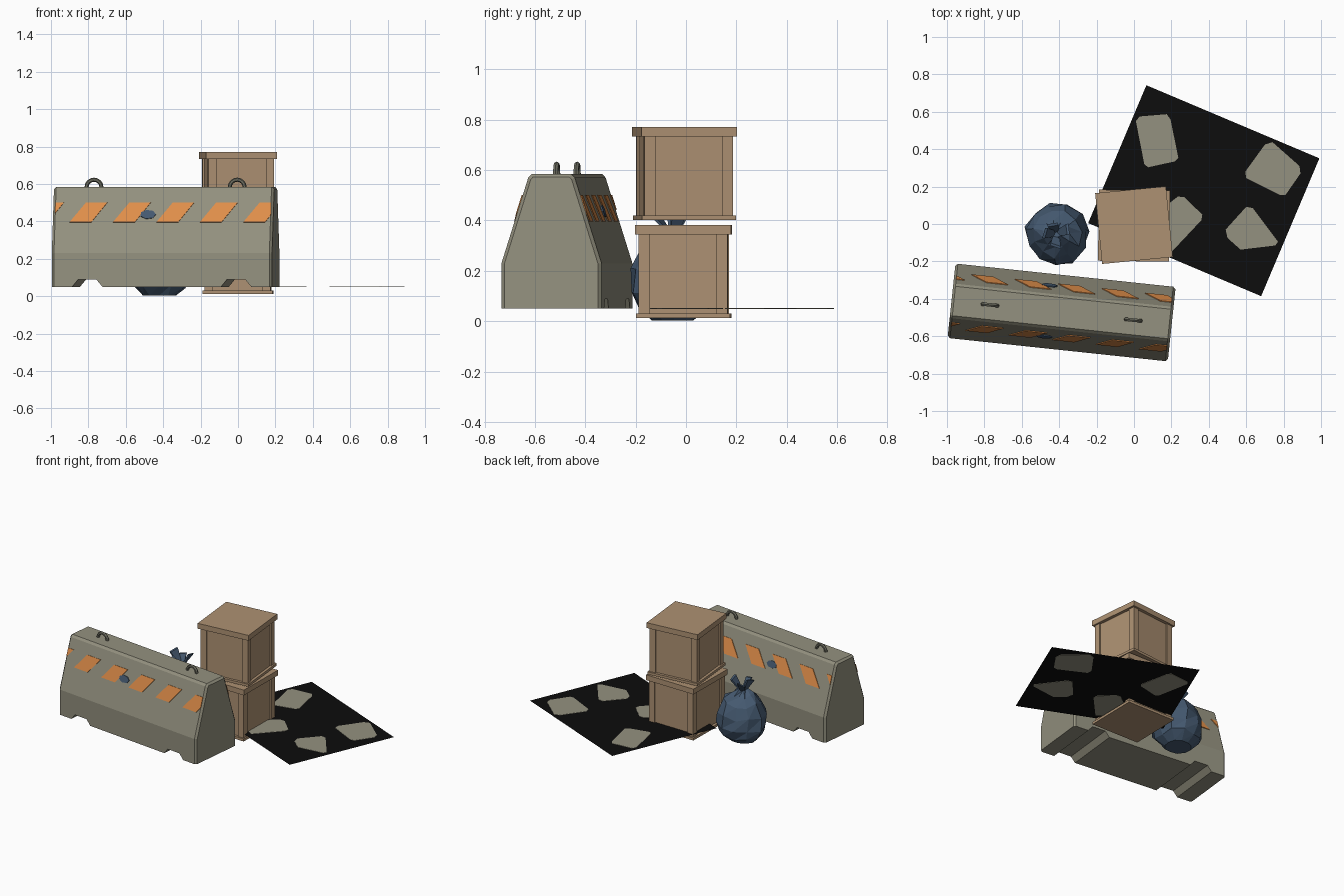
import bpy, bmesh, math, random
from mathutils import Matrix, Vector

if "Cube" in bpy.data.objects:
    bpy.data.objects.remove(bpy.data.objects["Cube"])

random.seed(4)


def material(name, r, g, b):
    lin = lambda c: c / 12.92 if c <= .04045 else ((c + .055) / 1.055) ** 2.4
    m = bpy.data.materials.new(name)
    m.diffuse_color = (lin(r), lin(g), lin(b), 1)
    m.use_nodes = True
    m.node_tree.nodes["Principled BSDF"].inputs["Base Color"].default_value = m.diffuse_color
    return m


CONCRETE = material("concrete", .58, .57, .50)
ORANGE = material("orange paint", .88, .56, .29)
CARD = material("cardboard brown", .68, .57, .45)
BLUE = material("bag blue", .27, .35, .44)
BLACK = material("sheet black", .05, .05, .05)
METAL = material("lifting metal", .43, .43, .38)


def finish(name, bm, mat, matrix=Matrix()):
    bmesh.ops.recalc_face_normals(bm, faces=bm.faces)
    me = bpy.data.meshes.new(name)
    bm.to_mesh(me)
    bm.free()
    me.materials.append(mat)
    ob = bpy.data.objects.new(name, me)
    ob.matrix_world = matrix
    bpy.context.collection.objects.link(ob)
    return ob


def extrude(bm, loop, vec):
    """Closed prism: polygon swept along a vector."""
    a = [bm.verts.new(p) for p in loop]
    b = [bm.verts.new(Vector(p) + Vector(vec)) for p in loop]
    bm.faces.new(a)
    bm.faces.new(b[::-1])
    n = len(a)
    for i in range(n):
        bm.faces.new((a[i], b[i], b[(i + 1) % n], a[(i + 1) % n]))


def box(bm, x, y, z0, hx, hy, z1):
    extrude(bm, [(x - hx, y - hy, z0), (x + hx, y - hy, z0),
                 (x + hx, y + hy, z0), (x - hx, y + hy, z0)], (0, 0, z1 - z0))


def place(x, y, deg):
    return Matrix.Translation((x, y, 0)) @ Matrix.Rotation(math.radians(deg), 4, 'Z')


# --- Concrete barrier: tapered profile, chamfered ends, notched foot
HALF = .592
BAR = place(-.387, -.473, -6.07)
right = [(.2, .05), (.2, .23), (.093, .57), (.079, .585)]
profile = right + [(-y, z) for y, z in reversed(right)]
bm = bmesh.new()
extrude(bm, [(-HALF, y, z) for y, z in profile], (2 * HALF, 0, 0))
ends = [e for e in bm.edges
        if abs(e.verts[0].co.x - e.verts[1].co.x) < 1e-4
        and max(v.co.z for v in e.verts) > .1]
bmesh.ops.bevel(bm, geom=ends, offset=.013, segments=1, affect='EDGES')
barrier = finish("barrier", bm, CONCRETE, BAR)

bm = bmesh.new()
for u in (-.4, .4):
    extrude(bm, [(u - .09, -.3, .04), (u + .09, -.3, .04),
                 (u + .05, -.3, .088), (u - .05, -.3, .088)], (0, .6, 0))
cutter = finish("notch_cutter", bm, CONCRETE, BAR)
cutter.hide_render = True
cutter.hide_viewport = False
cut = barrier.modifiers.new("notches", 'BOOLEAN')
cut.operation = 'DIFFERENCE'
cut.object = cutter
cut.solver = 'EXACT'
# bake the cut and drop the helper
dg = bpy.context.evaluated_depsgraph_get()
baked = bpy.data.meshes.new_from_object(barrier.evaluated_get(dg))
barrier.modifiers.clear()
barrier.data = baked
bpy.data.objects.remove(cutter)


def on_slope(u, z, side):
    return (u, side * (.2 - (z - .23) * .3147), z)


# Painted slanted stripes and a blue mark on both sloping faces
for side, label in ((-1, "front"), (1, "back")):
    out = Vector((0, side * .004, .0013))
    bm = bmesh.new()
    for k in range(6):
        c = -.634 + .2335 * k
        extrude(bm, [on_slope(c - .1, .395, side), on_slope(c + .017, .395, side),
                     on_slope(c + .1, .5, side), on_slope(c - .015, .5, side)], out)
    for s in (-1, 1):   # trim at the barrier ends
        res = bmesh.ops.bisect_plane(
            bm, geom=bm.verts[:] + bm.edges[:] + bm.faces[:],
            plane_co=(s * .58, 0, 0), plane_no=(s, 0, 0), clear_outer=True)
    bmesh.ops.holes_fill(bm, edges=[e for e in bm.edges if e.is_boundary])
    finish(label + "_stripes", bm, ORANGE, BAR)
    bm = bmesh.new()
    extrude(bm, [on_slope(-.08 + .043 * math.cos(t), .436 + .024 * math.sin(t), side)
                 for t in [i * math.tau / 7 for i in range(7)]], out * 1.4)
    finish(label + "_blue_mark", bm, BLUE, BAR)

# Lifting loops: half rings on top
for i, u in enumerate((-.385, .385)):
    bm = bmesh.new()
    rings = []
    for a in range(9):
        t = math.pi * a / 8
        rad = Vector((math.cos(t), 0, math.sin(t)))
        mid = Vector((u, 0, .583)) + rad * .04
        rings.append([bm.verts.new(mid + .011 * (rad * math.cos(p) + Vector((0, math.sin(p), 0))))
                      for p in [j * math.tau / 6 for j in range(6)]])
    for r, q in zip(rings, rings[1:]):
        for j in range(6):
            bm.faces.new((r[j], r[(j + 1) % 6], q[(j + 1) % 6], q[j]))
    bm.faces.new(rings[0])
    bm.faces.new(rings[-1])
    finish("lifting_loop_%d" % i, bm, METAL, BAR)


# --- Crates: recessed panels, corner posts, base and lid rims
def crate(name, z, matrix):
    bm = bmesh.new()
    box(bm, 0, 0, z, .187, .187, z + .018)
    box(bm, 0, 0, z + .018, .168, .168, z + .332)
    for sx in (-1, 1):
        for sy in (-1, 1):
            box(bm, sx * .155, sy * .155, z + .018, .022, .022, z + .332)
    box(bm, 0, 0, z + .332, .19, .19, z + .37)
    finish(name, bm, CARD, matrix)


crate("lower_crate", .013, place(0, -.009, -.8))
crate("upper_crate", .401, place(0, -.006, 5.6))

# --- Rubbish bag: faceted lathe with a gathered neck and loose ears
BAG = place(-.415, -.052, 0)
bm = bmesh.new()
N = 11
rings = []
for r, z in [(.09, .003), (.145, .05), (.168, .12), (.165, .2), (.13, .28), (.075, .33), (.022, .36)]:
    off = random.random() * .4
    rings.append([])
    for j in range(N):
        t = (j + off) * math.tau / N
        k = r * random.uniform(.9, 1.07)
        dz = 0 if z < .01 else random.uniform(-.014, .014)
        rings[-1].append(bm.verts.new((k * math.cos(t), k * math.sin(t), z + dz)))
bm.faces.new(rings[0])
bm.faces.new(rings[-1])
for r, q in zip(rings, rings[1:]):
    for j in range(N):
        i = (j + 1) % N
        bm.faces.new((r[j], r[i], q[i]))
        bm.faces.new((r[j], q[i], q[j]))
finish("bag_body", bm, BLUE, BAG)

bm = bmesh.new()
for deg, reach, top in ((20, .065, .425), (110, .05, .40), (175, .06, .43), (265, .065, .41)):
    t = math.radians(deg)
    d, s = Vector((math.cos(t), math.sin(t), 0)), Vector((-math.sin(t), math.cos(t), 0))
    up = Vector((0, 0, 1))
    extrude(bm, [s * .014 + up * .34, d * reach + s * .03 + up * top,
                 d * reach * .8 - s * .026 + up * (top + .015), s * -.014 + up * .34], d * .014)
finish("bag_ears", bm, BLUE, BAG)

# --- Black ground sheet with pale patches set into it
bm = bmesh.new()
bm.faces.new([bm.verts.new((x, y, .05)) for x, y in
              ((-.502, -.4), (.502, -.4), (.502, .4), (-.502, .4))])
finish("ground_sheet", bm, BLACK, place(.373, .178, -22.9))

patches = [
    [(.01, .55), (.03, .575), (.175, .587), (.195, .56), (.237, .355), (.22, .335), (.075, .303), (.055, .32)],
    [(.74, .438), (.885, .31), (.89, .27), (.81, .155), (.78, .155), (.60, .245), (.595, .28), (.7, .425)],
    [(.49, -.03), (.6, .092), (.635, .085), (.77, -.095), (.755, -.115), (.57, -.137), (.5, -.075)],
    [(.235, .147), (.27, .143), (.365, .05), (.36, .02), (.205, -.145), (.14, -.1), (.07, .02)],
]
bm = bmesh.new()
for p in patches:
    extrude(bm, [(x, y, .048) for x, y in p], (0, 0, .004))
finish("sheet_patches", bm, CONCRETE)
